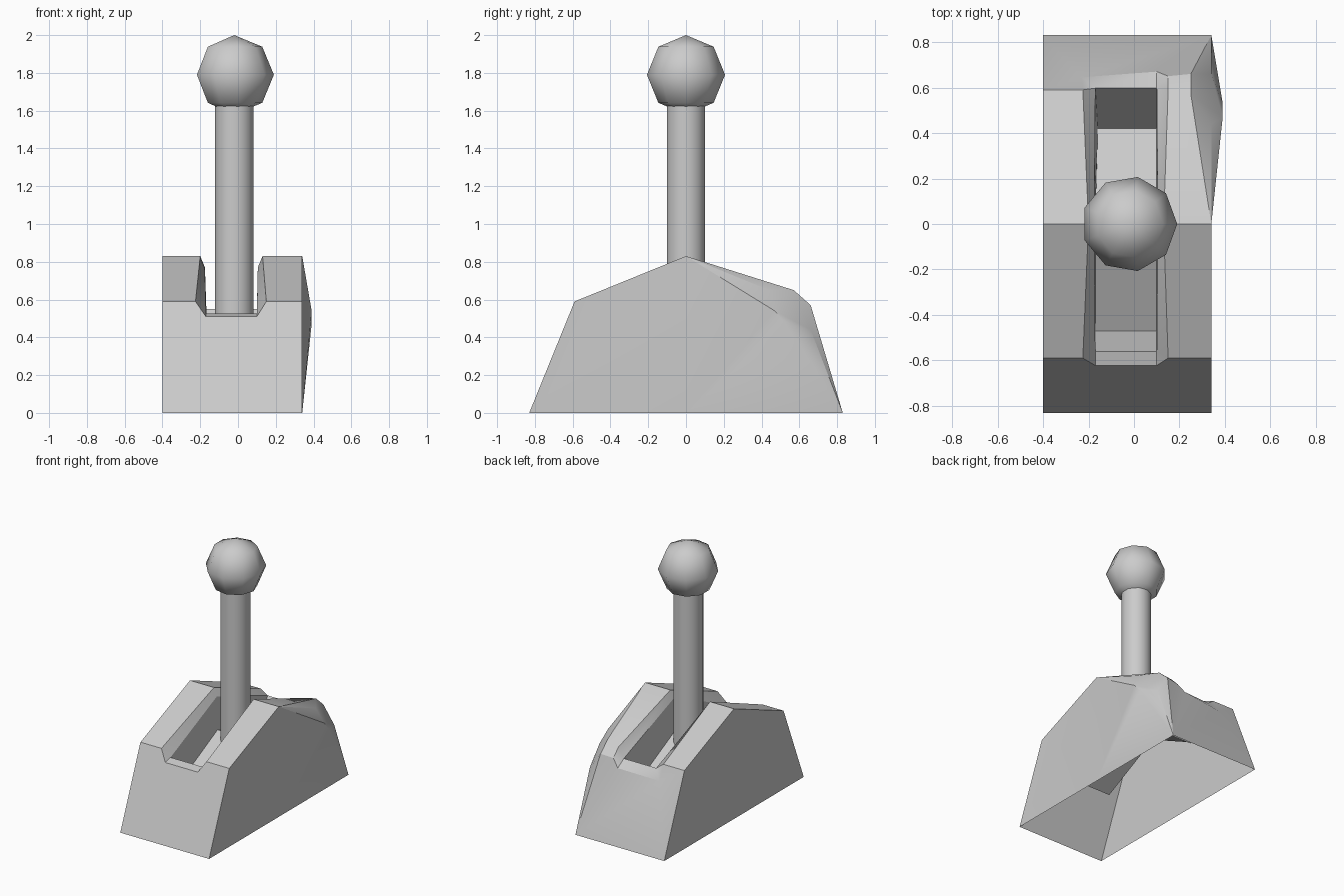
import bpy, bmesh, math

if "Cube" in bpy.data.objects:
    bpy.data.objects.remove(bpy.data.objects["Cube"])


def finish(bm, name, angle):
    me = bpy.data.meshes.new(name)
    bm.to_mesh(me)
    bm.free()
    ob = bpy.data.objects.new(name, me)
    bpy.context.collection.objects.link(ob)
    bpy.ops.object.select_all(action='DESELECT')
    ob.select_set(True)
    bpy.context.view_layer.objects.active = ob
    bpy.ops.object.shade_smooth_by_angle(angle=math.radians(angle))
    return ob


def lathe(name, profile, sides, cx, angle):
    """Revolve (radius, z) points around a vertical axis at x = cx."""
    bm = bmesh.new()
    rings = []
    for r, z in profile:
        n = sides if r else 1
        rings.append([bm.verts.new((cx + r * math.cos(2 * math.pi * i / sides),
                                    r * math.sin(2 * math.pi * i / sides), z)) for i in range(n)])
    for lo, hi in zip(rings, rings[1:]):
        for i in range(sides):
            j = i + 1
            quad = [lo[i % len(lo)], lo[j % len(lo)], hi[j % len(hi)], hi[i % len(hi)]]
            bm.faces.new(list(dict.fromkeys(quad)))
    bmesh.ops.recalc_face_normals(bm, faces=bm.faces[:])
    return finish(bm, name, angle)


# housing: point pairs as (left x, right x, y, z); capitals are the right side
pairs = {
    # outer walls
    'a': (-.40, .34, -.83, 0), 'b': (-.40, .34, -.59, .59), 'c': (-.40, .34, 0, .83),
    'e': (-.40, .34, .83, 0),
    # slot rim, outer and inner edge
    'f': (-.225, .15, -.59, .59), 'g': (-.20, .13, 0, .83), 'n': (-.17, .10, -.622, .51),
    'k': (-.17, .10, -.56, .525), 'j': (-.175, .105, 0, .77), 'l': (-.17, .10, .597, .55),
    # slot floor
    'q': (-.17, .10, -.47, .285), 'r': (-.17, .10, 0, .52), 's': (-.16, .10, .39, .325),
    't': (-.16, .10, .42, .30),
}
# uneven points: back corner, back of rim, and the chamfered bulge (1-6)
single = {
    'd': (-.40, .59, .59), 'i': (-.225, .59, .59), 'h': (-.23, .645, .487),
    'I': (.15, .59, .62), 'H': (.15, .65, .56), 'P': (.10, .67, .505), 'M': (.34, 0, 0),
    '1': (.34, .44, .65), '2': (.25, .57, .65), '3': (.25, .66, .57),
    '4': (.34, .66, .44), '5': (.39, .53, .47), '6': (.39, .47, .54),
}
faces = [
    'abcde', 'aABFNnfb',                                   # left wall, front
    'bfgc', 'cgid', 'BCGF', 'CGI2', 'C21',                 # roof
    'dihe', 'ehPHE', 'H3E', '34E', 'IH32',                 # back
    'AMCB', 'MC6', 'C16', 'M65E', '54E', '123456',         # right wall and bulge
    'fnk', 'fkjg', 'gjli', 'ilh', 'FNK', 'FKJG', 'GJLI', 'ILH', 'HLP',  # rim
    'nNKk', 'lLPh',                                        # end lips
    'kqrstlj', 'KQRSTLJ', 'kKQq', 'qQRr', 'rRSs', 'sSTt', 'tTLl',       # cavity
]
bm = bmesh.new()
v = {}
for name, (xl, xr, y, z) in pairs.items():
    v[name] = bm.verts.new((xl, y, z))
    v[name.upper()] = bm.verts.new((xr, y, z))
for name, co in single.items():
    v[name] = bm.verts.new(co)
made = [bm.faces.new([v[ch] for ch in f]) for f in faces]
bmesh.ops.recalc_face_normals(bm, faces=bm.faces[:])
bm.normal_update()
if made[1].normal.y > 0:
    bmesh.ops.reverse_faces(bm, faces=bm.faces[:])
finish(bm, "housing", 30)

# lever shaft
lathe("lever_shaft", [(0, .48), (.103, .48), (.103, 1.66), (0, 1.66)], 18, -.02, 40)

# knob: nine-sided ball with four bands
R = .21
lathe("lever_knob", [(R * math.sin(a) if 0 < k < 4 else 0, 1.79 - R * math.cos(a))
                     for k, a in ((k, k * math.pi / 4) for k in range(5))], 9, -.02, 60)
